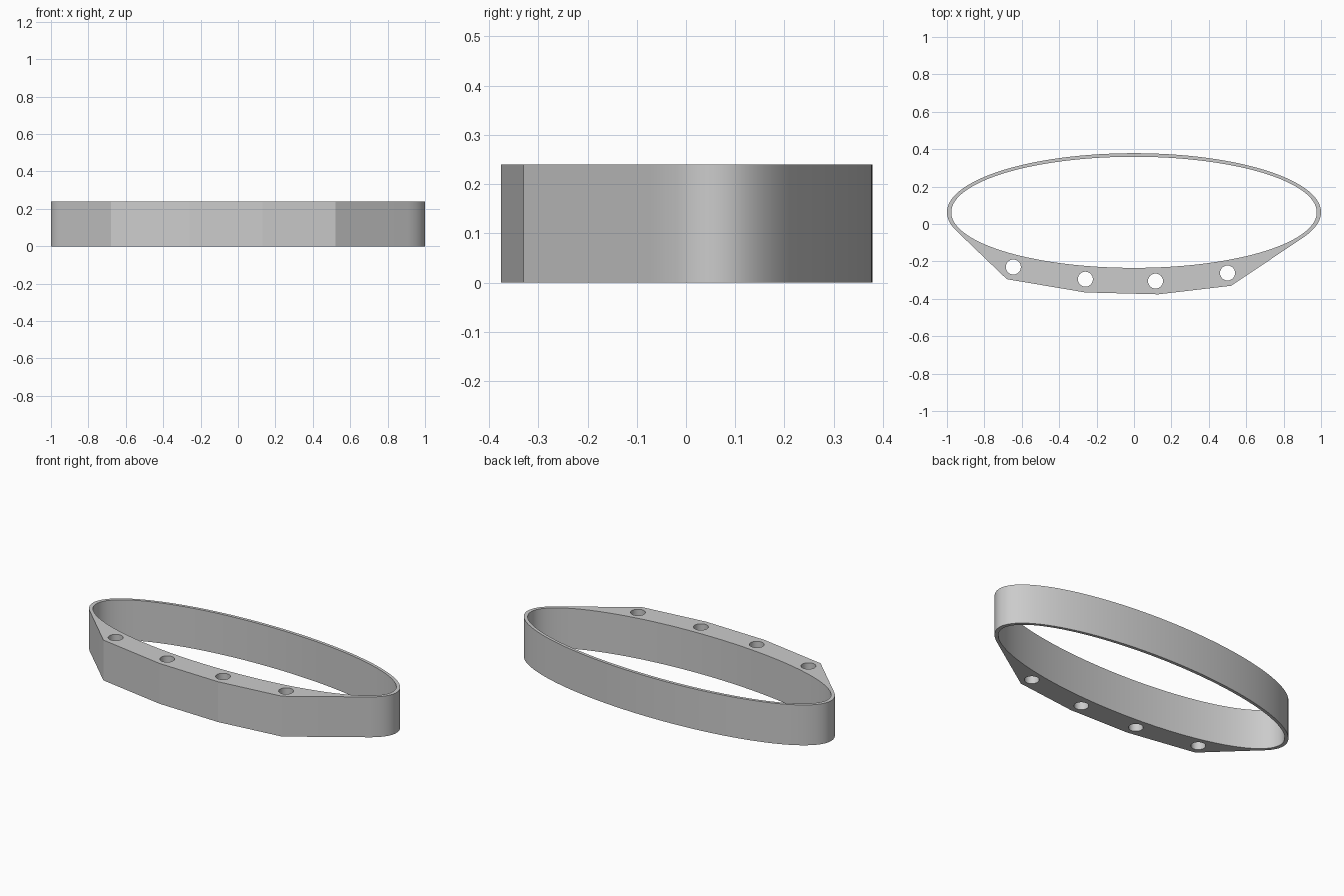
import bpy
import bmesh
from math import cos, sin, tau, radians
from mathutils import Vector
from mathutils.geometry import convex_hull_2d

cube = bpy.data.objects.get("Cube")
if cube:
    bpy.data.objects.remove(cube, do_unlink=True)

HEIGHT = 0.24
CENTRE_Y = 0.0625


def ellipse(cx, cy, rx, ry, count):
    return [Vector((cx + rx * cos(tau * i / count), cy + ry * sin(tau * i / count)))
            for i in range(count)]


# Outer outline: an oval stretched around the four front corners
corners = [Vector(p) for p in ((-0.68, -0.295), (-0.26, -0.366), (0.13, -0.376), (0.52, -0.33))]
points = ellipse(0, CENTRE_Y, 1.0, 0.316, 256) + corners
outer = [points[i] for i in convex_hull_2d(points)]

# Oval opening and the four round holes in the thick front
holes = ((-0.645, -0.23), (-0.26, -0.295), (0.115, -0.305), (0.5, -0.262))
loops = [outer, ellipse(0, CENTRE_Y, 0.977, 0.297, 256)]
loops += [ellipse(x, y, 0.04, 0.04, 80) for x, y in holes]

# Fill the flat profile, then raise it to full height
bm = bmesh.new()
for loop in loops:
    verts = [bm.verts.new((p.x, p.y, 0)) for p in loop]
    for a, b in zip(verts, verts[1:] + verts[:1]):
        bm.edges.new((a, b))
bmesh.ops.triangle_fill(bm, use_beauty=True, edges=bm.edges[:], normal=(0, 0, 1))
raised = bmesh.ops.extrude_face_region(bm, geom=bm.faces[:], use_keep_orig=True)["geom"]
bmesh.ops.translate(bm, vec=(0, 0, HEIGHT),
                    verts=[v for v in raised if isinstance(v, bmesh.types.BMVert)])
bmesh.ops.recalc_face_normals(bm, faces=bm.faces[:])
mesh = bpy.data.meshes.new("oval_band")
bm.to_mesh(mesh)
bm.free()

band = bpy.data.objects.new("oval_band", mesh)
bpy.context.collection.objects.link(band)

# Plain grey finish
grey = bpy.data.materials.new("light_grey")
grey.use_nodes = True
colour = (0.6, 0.6, 0.6, 1)
grey.diffuse_color = colour
grey.node_tree.nodes["Principled BSDF"].inputs["Base Color"].default_value = colour
mesh.materials.append(grey)

# Smooth curved walls, crisp rims and corners
bpy.ops.object.select_all(action="DESELECT")
band.select_set(True)
bpy.context.view_layer.objects.active = band
bpy.ops.object.shade_smooth_by_angle(angle=radians(6))
